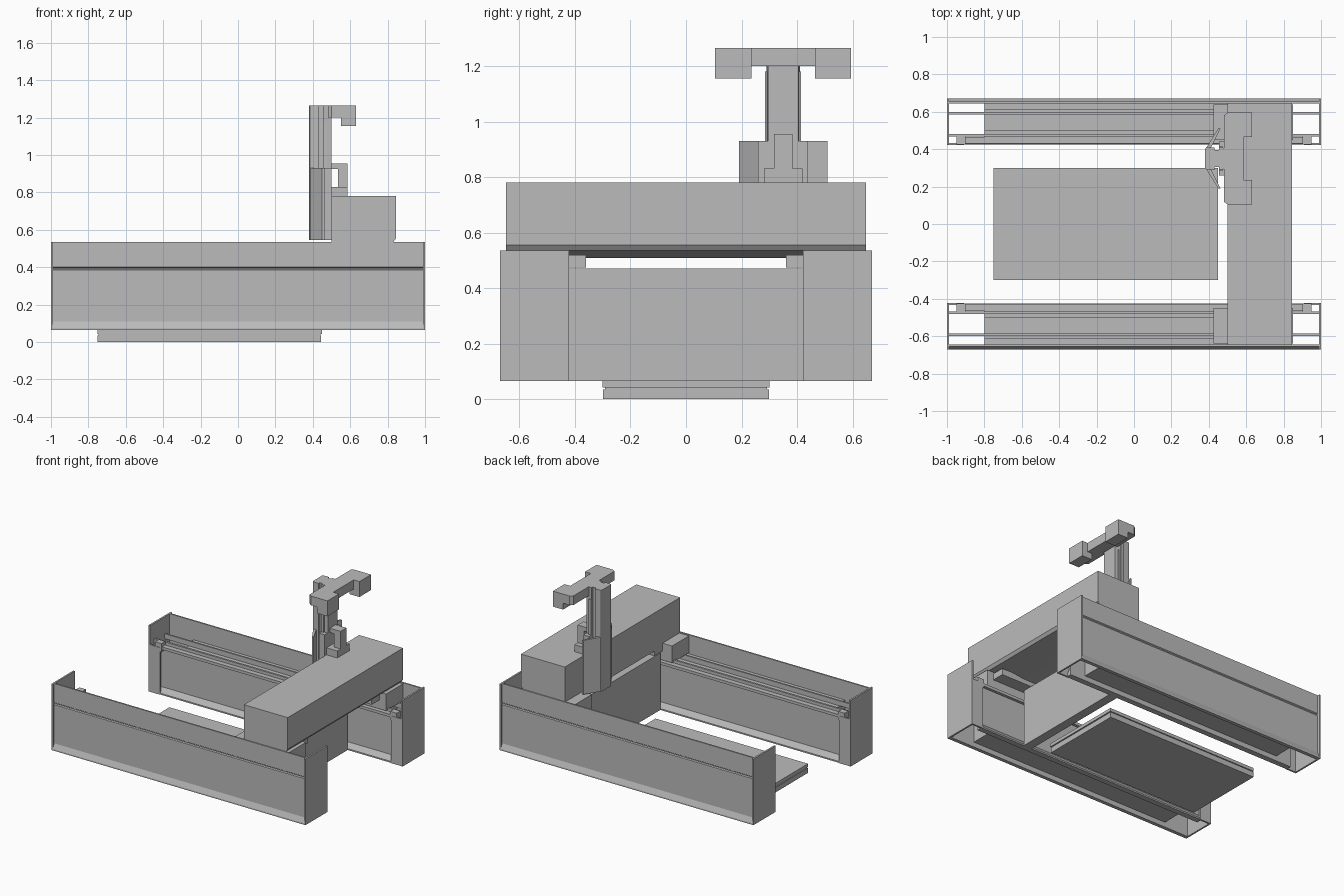
import bpy, bmesh

cube = bpy.data.objects.get("Cube")
if cube:
    bpy.data.objects.remove(cube, do_unlink=True)

grey = bpy.data.materials.new("machine_grey")
grey.use_nodes = True
COLOUR = (0.5, 0.5, 0.5, 1)
grey.diffuse_color = COLOUR
grey.node_tree.nodes["Principled BSDF"].inputs["Base Color"].default_value = COLOUR


def finish(name, bm):
    bmesh.ops.recalc_face_normals(bm, faces=bm.faces)
    mesh = bpy.data.meshes.new(name)
    bm.to_mesh(mesh)
    bm.free()
    mesh.materials.append(grey)
    ob = bpy.data.objects.new(name, mesh)
    bpy.context.collection.objects.link(ob)
    return ob


def prism(name, points, axis, lo, hi):
    """Extrude a closed profile along x, y or z."""
    place = {"x": lambda a, b, t: (t, a, b),
             "y": lambda a, b, t: (a, t, b),
             "z": lambda a, b, t: (a, b, t)}[axis]
    bm = bmesh.new()
    rings = [[bm.verts.new(place(a, b, t)) for a, b in points] for t in (lo, hi)]
    bm.faces.new(rings[0])
    bm.faces.new(rings[1])
    for i in range(len(points)):
        j = (i + 1) % len(points)
        bm.faces.new((rings[0][i], rings[0][j], rings[1][j], rings[1][i]))
    return finish(name, bm)


def box(name, x, y, z):
    return prism(name, [(x[0], y[0]), (x[1], y[0]), (x[1], y[1]), (x[0], y[1])], "z", *z)


# Side housings, one on each side of the bed
for side, s in (("back", 1), ("front", -1)):
    def ybox(name, x, y, z):
        return box(f"{side}_{name}", x, sorted((s * y[0], s * y[1])), z)

    # Outer wall with groove and flared foot
    outer = [(.67, .065), (.67, .075), (.655, .11), (.655, .385), (.648, .39),
             (.648, .395), (.655, .40), (.655, .535), (.644, .535), (.644, .065)]
    prism(f"{side}_outer_wall", [(s * y, z) for y, z in outer], "x", -.99, .99)
    # Inner wall with flared foot
    inner = [(.425, .065), (.425, .075), (.45, .11), (.45, .405), (.465, .405), (.465, .065)]
    prism(f"{side}_inner_wall", [(s * y, z) for y, z in inner], "x", -.92, .92)
    # Bed beam, upper ledges and linear rails
    ybox("bed_beam", (-.8, .8), (.46, .647), (.10, .38))
    ybox("inner_ledge", (-.8, .8), (.465, .50), (.38, .40))
    ybox("outer_ledge", (-.8, .8), (.61, .647), (.38, .40))
    ybox("inner_rail", (-.99, .99), (.468, .482), (.39, .425))
    ybox("outer_rail", (-.99, .99), (.586, .598), (.38, .415))
    ybox("top_trim", (-.95, .95), (.43, .45), (.385, .405))
    # End plates, return flanges and wiper brackets
    for end, e in (("left", 1), ("right", -1)):
        def span(a, b):
            return sorted((e * a, e * b))
        ybox(f"{end}_end_plate", span(.988, 1), (.422, .67), (.065, .535))
        ybox(f"{end}_return", span(.91, .99), (.422, .434), (.065, .40))
        ybox(f"{end}_bracket", span(.90, .95), (.425, .468), (.37, .43))
    # Carriage riding inside the housing and its inner arm
    ybox("carriage", (.425, .85), (.45, .64), (.41, .53))
    ybox("carriage_arm", (.5, .8), (.36, .45), (.475, .52))

# Cross beam with chamfered edge, sloping underside and lower panel
prism("cross_beam", [(.5, .78), (.845, .78), (.845, .555), (.83, .535),
                     (.62, .508), (.5, .508)], "y", -.648, .648)
box("cross_panel", (.5, .565), (-.425, .425), (.065, .47))

# Work table in stacked layers
box("table_base", (-.75, .445), (-.298, .298), (0, .035))
box("table_core", (-.745, .44), (-.292, .292), (.035, .042))
box("table_top", (-.75, .45), (-.3, .3), (.042, .065))

# Vertical axis, built around its own centre line
YC = .35
column = [(.38, -.05), (.385, -.058), (.43, -.06), (.43, -.045), (.455, -.045),
          (.455, -.06), (.5, -.055)]
column += [(x, -y) for x, y in reversed(column)]
prism("column", [(x, YC + y) for x, y in column], "z", .545, 1.265)
for side, s in (("back", 1), ("front", -1)):
    wing = [(.385, .055), (.45, .16), (.462, .16), (.41, .055)]
    prism(f"{side}_column_wing", [(x, YC + s * y) for x, y in wing], "z", .545, .93)
    box(f"{side}_wing_mount", (.455, .5), sorted((YC + s * .055, YC + s * .09)), (.545, .93))
    box(f"{side}_guide_strip", (.455, .475), sorted((YC + s * .055, YC + s * .065)), (.93, 1.18))
    # Top head arms
    arm = [(.48, 0), (.48, .23), (.5, .245), (.63, .245), (.63, .115), (.585, .115), (.585, 0)]
    prism(f"{side}_head_arm", [(x, YC + s * y) for x, y in arm], "z", 1.2, 1.265)
    box(f"{side}_head_block", (.55, .63), sorted((YC + s * .115, YC + s * .245)), (1.155, 1.2))

# Column foot bracket with hooked post
box("foot_bracket", (.49, .585), (YC - .07, YC + .07), (.775, .83))
box("foot_post", (.535, .585), (YC - .033, YC + .033), (.83, .955))
box("foot_hook", (.49, .545), (YC - .033, YC + .033), (.925, .955))
